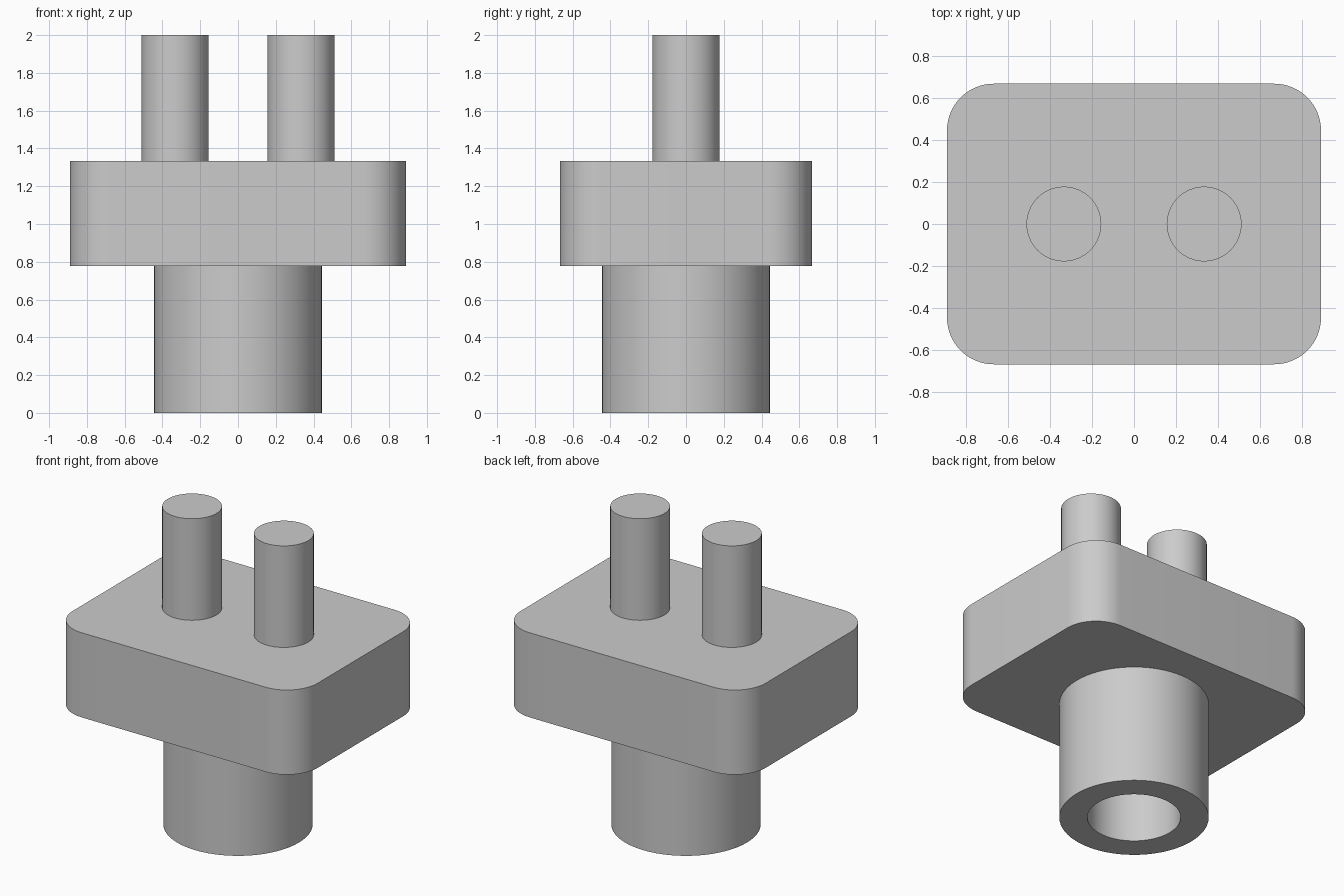
import bpy, bmesh, math

if "Cube" in bpy.data.objects:
    bpy.data.objects.remove(bpy.data.objects["Cube"])

U = 1 / 9  # base module
SEG = 64

grey = bpy.data.materials.new("light_grey")
grey.diffuse_color = (0.6, 0.6, 0.6, 1)
grey.use_nodes = True
grey.node_tree.nodes["Principled BSDF"].inputs["Base Color"].default_value = grey.diffuse_color


def finish(name, bm):
    bmesh.ops.recalc_face_normals(bm, faces=bm.faces)
    mesh = bpy.data.meshes.new(name)
    bm.to_mesh(mesh)
    bm.free()
    mesh.materials.append(grey)
    obj = bpy.data.objects.new(name, mesh)
    bpy.context.collection.objects.link(obj)
    bpy.ops.object.select_all(action='DESELECT')
    bpy.context.view_layer.objects.active = obj
    obj.select_set(True)
    bpy.ops.object.shade_smooth_by_angle(angle=math.radians(30))
    return obj


def circle(r, cx=0, cy=0):
    return [(cx + r * math.cos(2 * math.pi * i / SEG),
             cy + r * math.sin(2 * math.pi * i / SEG)) for i in range(SEG)]


def rounded_rect(hx, hy, r, steps=16):
    pts = []
    for q, (sx, sy) in enumerate(((1, 1), (-1, 1), (-1, -1), (1, -1))):
        for i in range(steps + 1):
            a = math.pi / 2 * (q + i / steps)
            pts.append((sx * (hx - r) + r * math.cos(a),
                        sy * (hy - r) + r * math.sin(a)))
    return pts


def loft(name, loops, cap_start=False, cap_end=False):
    """Skin a series of (outline, z) loops."""
    bm = bmesh.new()
    rings = [[bm.verts.new((x, y, z)) for x, y in pts] for pts, z in loops]
    for a, b in zip(rings, rings[1:]):
        n = len(a)
        for i in range(n):
            j = (i + 1) % n
            bm.faces.new((a[i], a[j], b[j], b[i]))
    if cap_start:
        bm.faces.new(rings[0])
    if cap_end:
        bm.faces.new(rings[-1])
    return finish(name, bm)


# Hollow sleeve, its bore closed by the underside of the block
outer, bore = circle(4 * U), circle(2.5 * U)
sleeve = loft("sleeve", [(outer, 7 * U), (outer, 0), (bore, 0), (bore, 7 * U)])

# Block with rounded vertical corners
outline = rounded_rect(8 * U, 6 * U, 2 * U)
loft("block", [(outline, 7 * U), (outline, 12 * U)], True, True)

# Two pegs on top
for side, s in (("left", -1), ("right", 1)):
    ring = circle(1.6 * U, s * 3 * U)
    loft(side + "_peg", [(ring, 12 * U), (ring, 18 * U)], cap_end=True)
